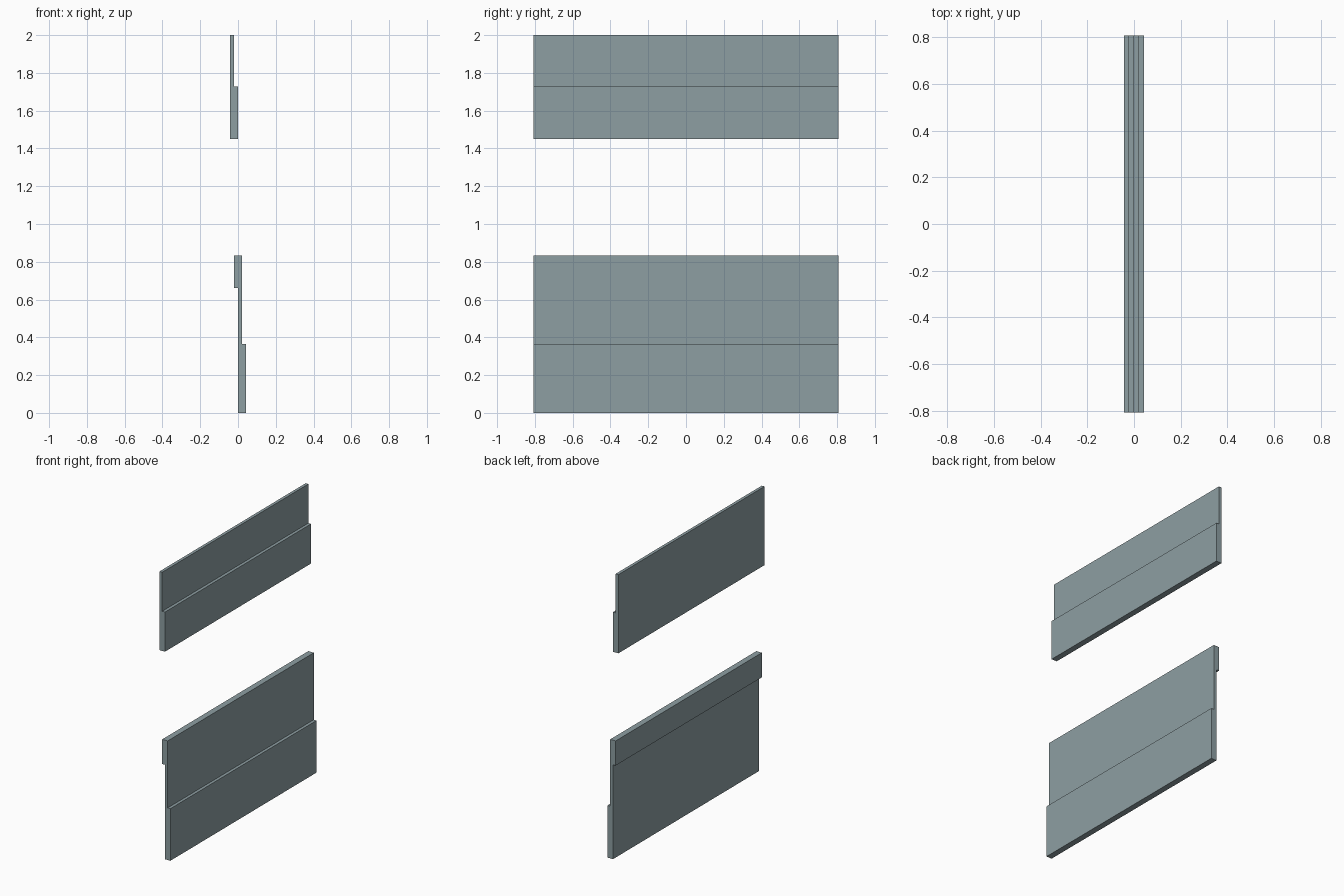
import bpy, bmesh

if "Cube" in bpy.data.objects:
    bpy.data.objects.remove(bpy.data.objects["Cube"])

HALF_LENGTH = 0.807

# Single grey-blue colour
paint = bpy.data.materials.new("grey_blue")
paint.diffuse_color = (0.27, 0.345, 0.365, 1)
paint.use_nodes = True
paint.node_tree.nodes["Principled BSDF"].inputs["Base Color"].default_value = paint.diffuse_color


def extruded_board(name, profile):
    """Extrude an (x, z) cross-section along y."""
    bm = bmesh.new()
    face = bm.faces.new([bm.verts.new((x, -HALF_LENGTH, z)) for x, z in profile])
    out = bmesh.ops.extrude_face_region(bm, geom=[face])
    moved = [v for v in out["geom"] if isinstance(v, bmesh.types.BMVert)]
    bmesh.ops.translate(bm, verts=moved, vec=(0, 2 * HALF_LENGTH, 0))
    bmesh.ops.recalc_face_normals(bm, faces=bm.faces)
    mesh = bpy.data.meshes.new(name)
    bm.to_mesh(mesh)
    bm.free()
    mesh.materials.append(paint)
    obj = bpy.data.objects.new(name, mesh)
    bpy.context.collection.objects.link(obj)
    return obj


# Upper board: thin top, thicker lower half stepping out to the right
extruded_board("upper_board", [
    (-0.042, 1.45), (0.0, 1.45), (0.0, 1.727),
    (-0.021, 1.727), (-0.021, 2.0), (-0.042, 2.0)])

# Lower board: lip on the left at the top, step on the right at the bottom
extruded_board("lower_board", [
    (0.0, 0.0), (0.042, 0.0), (0.042, 0.364), (0.021, 0.364),
    (0.021, 0.832), (-0.021, 0.832), (-0.021, 0.66), (0.0, 0.66)])
